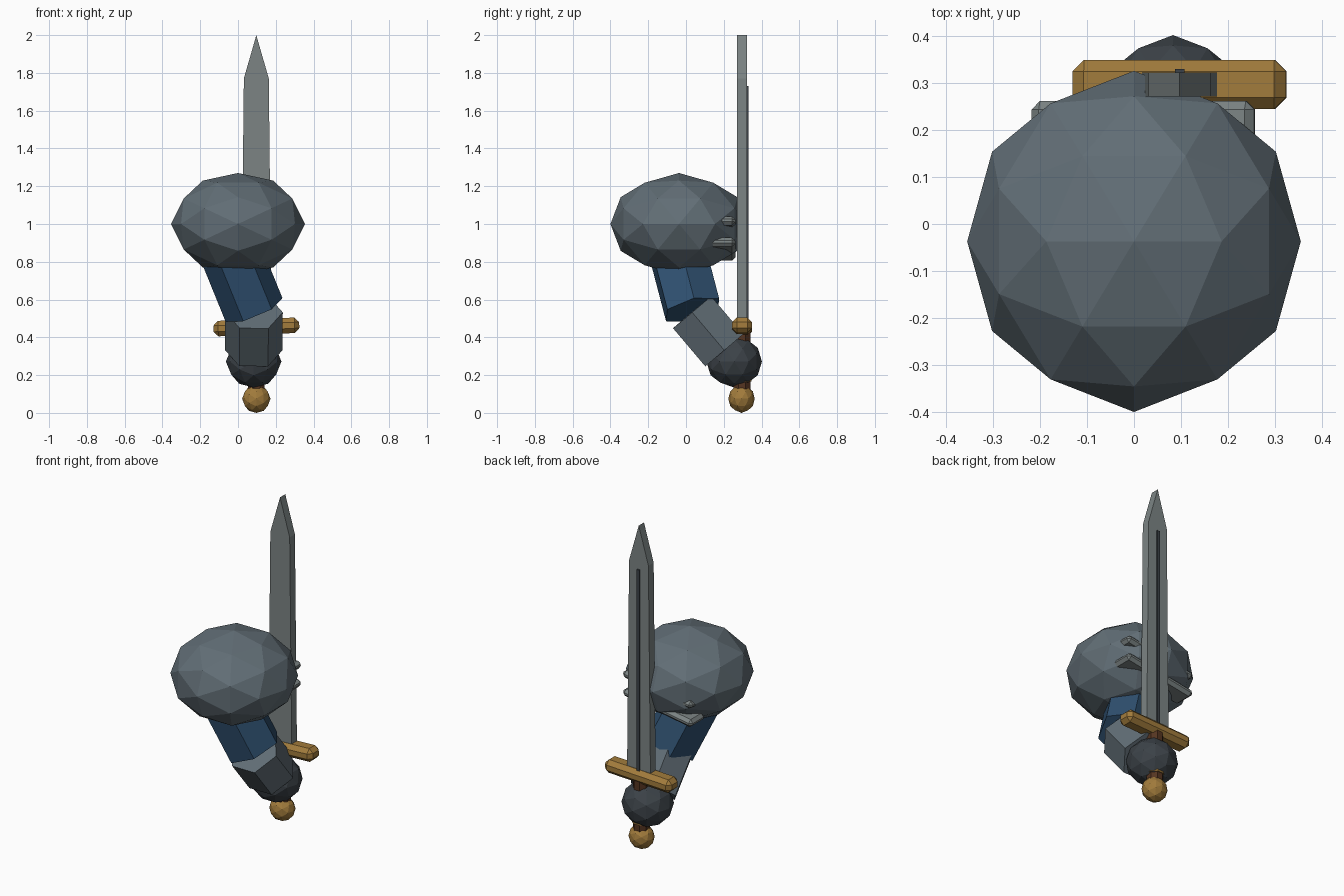
import bpy, bmesh
from math import radians, sin, cos, pi
from mathutils import Vector, Matrix

if "Cube" in bpy.data.objects:
    bpy.data.objects.remove(bpy.data.objects["Cube"])


def material(name, rgb):
    m = bpy.data.materials.new(name)
    m.diffuse_color = (*rgb, 1)
    m.use_nodes = True
    m.node_tree.nodes["Principled BSDF"].inputs["Base Color"].default_value = m.diffuse_color
    return m


STEEL = material("steel", (0.12, 0.155, 0.18))
DARK = material("dark_steel", (0.045, 0.055, 0.065))
BLADE = material("blade_steel", (0.2, 0.23, 0.23))
BLUE = material("blue_cloth", (0.03, 0.085, 0.17))
GOLD = material("gold", (0.36, 0.2, 0.045))
LEATHER = material("leather", (0.09, 0.035, 0.015))


def finish(name, bm, mat):
    bmesh.ops.recalc_face_normals(bm, faces=bm.faces)
    me = bpy.data.meshes.new(name)
    bm.to_mesh(me)
    bm.free()
    me.materials.append(mat)
    ob = bpy.data.objects.new(name, me)
    bpy.context.collection.objects.link(ob)
    return ob


def faceted_ball(name, centre, radii, mat):
    # icosahedron in golden-ratio orientation, subdivided once
    p = (1 + 5 ** 0.5) / 2
    pts = []
    for a in (-1, 1):
        for b in (-p, p):
            pts += [Vector((a, 0, b)), Vector((b, a, 0)), Vector((0, b, a))]
    mids = [(u + v) / 2 for i, u in enumerate(pts) for v in pts[:i]
            if (u - v).length < 2.1]
    bm = bmesh.new()
    for v in pts + mids:
        n = v.normalized()
        bm.verts.new([c + r * k for c, r, k in zip(centre, radii, n)])
    bmesh.ops.convex_hull(bm, input=bm.verts)
    return finish(name, bm, mat)


def rod(name, start, end, radius, sides, mat, roll=0):
    # prism between two points; roll turns its sides
    a, b = Vector(start), Vector(end)
    axis = (b - a).normalized()
    u = (Vector((1, 0, 0)) - axis * axis.x).normalized()
    w = axis.cross(u)
    bm = bmesh.new()
    rings = []
    for c in (a, b):
        rings.append([bm.verts.new(c + radius * (u * cos(t) + w * sin(t)))
                      for t in (2 * pi * i / sides + radians(roll) for i in range(sides))])
    for ring in rings:
        bm.faces.new(ring)
    for i in range(sides):
        j = (i + 1) % sides
        bm.faces.new((rings[0][i], rings[0][j], rings[1][j], rings[1][i]))
    return finish(name, bm, mat)


def bar(name, centre, size, mat, tilt=0, chamfer=0):
    bm = bmesh.new()
    bmesh.ops.create_cube(bm, size=1, matrix=Matrix.Diagonal((*size, 1)))
    if chamfer:
        bmesh.ops.bevel(bm, geom=bm.edges[:], offset=chamfer, segments=1,
                        profile=0.5, affect='EDGES')
    bm.transform(Matrix.Translation(centre) @ Matrix.Rotation(radians(tilt), 4, 'Y'))
    return finish(name, bm, mat)


# Shoulder armour with two slanted trim bars
faceted_ball("shoulder_guard", (0, -0.037, 1.0), (0.355, 0.363, 0.27), STEEL)
for i, z in enumerate((0.98, 0.867)):
    bar(f"shoulder_trim_{i + 1}", (0.02, 0.192, z), (0.48, 0.14, 0.048), BLADE,
        tilt=-9.5, chamfer=0.018)

# Arm
rod("upper_arm", (-0.035, -0.042, 0.84), (0.085, 0.035, 0.545), 0.163, 6, BLUE, roll=-8)
rod("forearm", (0.085, 0.032, 0.533), (0.083, 0.202, 0.332), 0.152, 6, STEEL)
faceted_ball("fist", (0.083, 0.255, 0.272), (0.147, 0.147, 0.138), DARK)

# Sword hilt
SX, SY = 0.097, 0.297
rod("grip", (SX, SY, 0.09), (SX, SY, 0.46), 0.048, 8, LEATHER, roll=22.5)
rod("grip_band", (SX, SY, 0.165), (SX, SY, 0.185), 0.055, 8, GOLD, roll=22.5)
faceted_ball("pommel", (SX, SY - 0.003, 0.075), (0.075, 0.07, 0.075), GOLD)
bar("crossguard", (SX, SY, 0.455), (0.455, 0.105, 0.082), GOLD, tilt=-2.5, chamfer=0.025)

# Tapered blade, extruded from its outline
outline = [(-0.08, 0.46), (0.08, 0.46), (0.066, 1.77), (0, 2.0), (-0.066, 1.77)]
bm = bmesh.new()
face = bm.faces.new([bm.verts.new((SX + x, 0.271, z)) for x, z in outline])
ext = bmesh.ops.extrude_face_region(bm, geom=[face], use_keep_orig=True)
bmesh.ops.translate(bm, vec=(0, 0.051, 0),
                    verts=[g for g in ext["geom"] if isinstance(g, bmesh.types.BMVert)])
finish("blade", bm, BLADE)
bar("blade_groove", (SX, 0.325, 1.105), (0.02, 0.01, 1.25), DARK)
